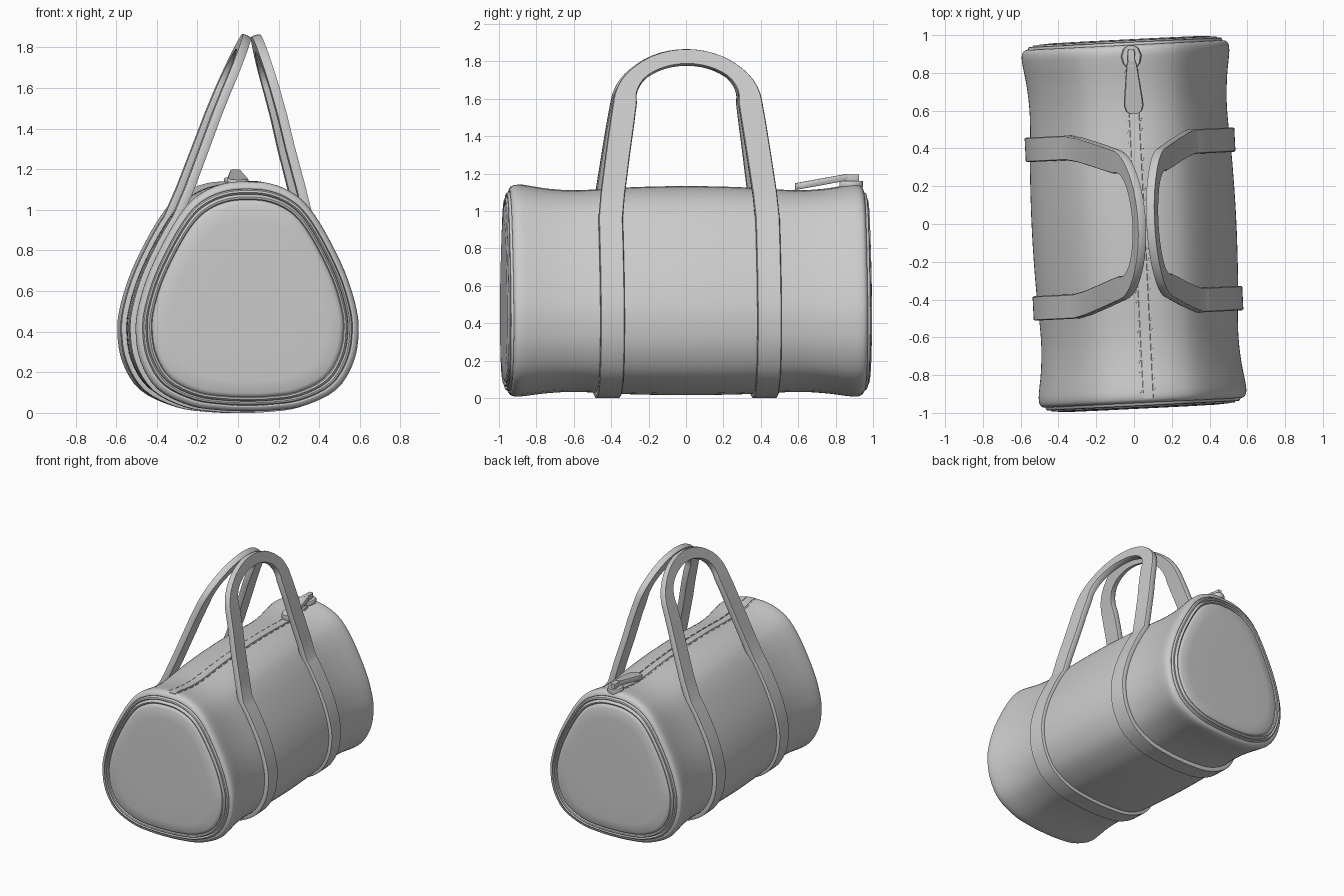
import bpy, bmesh, math
from mathutils import Vector, Matrix

if "Cube" in bpy.data.objects:
    bpy.data.objects.remove(bpy.data.objects["Cube"])

TURN = Matrix.Rotation(0.05, 4, 'Z')   # the whole bag sits slightly turned


def spline(pts, n, closed=False):
    """Catmull-Rom through points of any dimension."""
    pts = [Vector(p) for p in pts]
    m, out = len(pts), []
    for i in range(m if closed else m - 1):
        def at(k):
            return pts[k % m] if closed else pts[min(max(k, 0), m - 1)]
        a, b, c, d = at(i - 1), at(i), at(i + 1), at(i + 2)
        for j in range(n):
            t = j / n
            out.append(0.5 * (2*b + (c - a)*t + (2*a - 5*b + 4*c - d)*t*t
                              + (3*b - a - 3*c + d)*t**3))
    return out if closed else out + [pts[-1]]


def loft(name, rings, closed=False, angle=40):
    """Skin a list of equal-length point rings, capping open ends."""
    bm = bmesh.new()
    rows = [[bm.verts.new(p) for p in r] for r in rings]
    pairs = list(zip(rows, rows[1:])) + ([(rows[-1], rows[0])] if closed else [])
    for r, s in pairs:
        for i in range(len(r)):
            k = (i + 1) % len(r)
            bm.faces.new((r[i], r[k], s[k], s[i]))
    if not closed:
        bm.faces.new(rows[0])
        bm.faces.new(rows[-1])
    bmesh.ops.recalc_face_normals(bm, faces=bm.faces)
    bm.transform(TURN)
    me = bpy.data.meshes.new(name)
    bm.to_mesh(me)
    bm.free()
    ob = bpy.data.objects.new(name, me)
    bpy.context.collection.objects.link(ob)
    bpy.ops.object.select_all(action='DESELECT')
    ob.select_set(True)
    bpy.context.view_layer.objects.active = ob
    bpy.ops.object.shade_smooth_by_angle(angle=math.radians(angle))
    return ob


# Rounded-triangle cross-section, top to bottom on +x, then mirrored
half = [(0, 1.14), (0.1, 1.133), (0.2, 1.098), (0.29, 1.03), (0.38, 0.9),
        (0.48, 0.7), (0.535, 0.53), (0.55, 0.4), (0.525, 0.25), (0.44, 0.115),
        (0.28, 0.035), (0.12, 0.012), (0, 0.008)]
section = spline(half + [(-x, z) for x, z in half[-2:0:-1]], 4, True)


def ring(y, s, sec=section):
    return [(p.x * s, y, 0.5 + (p.y - 0.5) * s) for p in sec]


# Main body: waisted tube with rounded rims
side = [(0, 0.985), (0.3, 0.975), (0.58, 0.95), (0.74, 0.963), (0.86, 0.993),
        (0.905, 1.0), (0.932, 0.99), (0.945, 0.965), (0.947, 0.945), (0.935, 0.935)]
stations = spline([(-y, s) for y, s in side[:0:-1]] + side, 4)
loft("bag_body", [ring(y, s) for y, s in stations])

# End panels with a piped edge
panel = [(0.92, 0.942), (0.95, 0.94), (0.961, 0.93), (0.964, 0.915), (0.957, 0.904),
         (0.95, 0.9), (0.962, 0.895), (0.971, 0.88), (0.968, 0.865), (0.958, 0.857),
         (0.966, 0.845), (0.973, 0.82), (0.977, 0.7), (0.978, 0.4), (0.978, 0.03)]
for sign, name in ((-1, "front_end_panel"), (1, "back_end_panel")):
    loft(name, [ring(sign * y, s) for y, s in panel])


def body_scale(y):
    for a, b in zip(stations, stations[1:]):
        if a.x <= y <= b.x:
            return a.y + (b.y - a.y) * (y - a.x) / (b.x - a.x)
    return 1.0


def ribbon(name, path):
    """Sweep a rounded flat band; path = (point, thickness normal, half width, half thickness)."""
    shape = [(-1, -.6), (-.93, -1), (.93, -1), (1, -.6), (1, .6), (.93, 1), (-.93, 1), (-1, .6)]
    rings = []
    for i, (p, n, w, t) in enumerate(path):
        tan = path[min(i + 1, len(path) - 1)][0] - path[max(i - 1, 0)][0]
        wide = tan.cross(n).normalized()
        rings.append([p + wide * (u * w) + n * (v * t) for u, v in shape])
    return loft(name, rings)


# Straps: wrap under the body, leave its shoulder and arch into a handle
LEG_Y = 0.42
legs = {"right_strap": (1, [(0.29, 1.09), (0.235, 1.3), (0.2, 1.45)], (0.165, 1.58), (0.095, 1.82)),
        "left_strap": (-1, [(-0.26, 1.1), (-0.165, 1.35), (-0.12, 1.47)], (-0.075, 1.58), (0.03, 1.82))}
sc = body_scale(LEG_Y)
for name, (sx, leg, start, apex) in legs.items():
    contour = [(sx * p.x * sc, 0.5 + (p.y - 0.5) * sc)
               for p in section[48::-1] if p.x >= -1e-6 and p.y < 0.99]
    curve = [(x, LEG_Y, z) for x, z in contour]
    for x, z in leg:
        curve.append((x, LEG_Y - 0.085 * ((z - 0.98) / 0.6) ** 1.1, z))
    for k in range(13):
        a = math.pi / 2 * k / 12
        f = math.sin(a)
        curve.append((start[0] + (apex[0] - start[0]) * f, 0.335 * math.cos(a), 1.58 + 0.24 * f))
    path = []
    for i, c in enumerate(curve):
        if c[2] < 1.6 or i < len(contour):
            a, b = curve[max(i - 1, 0)], curve[min(i + 1, len(curve) - 1)]
            n = Vector((b[2] - a[2], 0, a[0] - b[0])).normalized() * sx
        w = 0.065 - 0.023 * min(max((c[2] - 1.57) / 0.17, 0), 1)
        p = Vector(c) + n * 0.003
        path.append((p, n, w, 0.0225))
    flip = Matrix.Diagonal((1, -1, 1))
    ribbon(name, path + [(flip @ p, n, w, t) for p, n, w, t in path[-2::-1]])

# Zip tape along the top
ZX = 0.03
up = Vector((0, 0, 1))


def top_z(y):
    return 0.5 + 0.638 * body_scale(y)


ys = [-0.925 + 1.85 * i / 40 for i in range(41)]
ribbon("zip_tape", [(Vector((ZX, y, top_z(y))), up, 0.027, 0.005) for y in ys])

# Stitches either side of the zip
for k, dx in enumerate((-0.036, 0.036)):
    for i in range(24):
        y = -0.9 + i * 0.076
        ribbon(f"zip_stitch_{k}_{i}", [(Vector((ZX + dx, v, top_z(v))), up, 0.003, 0.004)
                                       for v in (y, y + 0.045)])


def slab(name, outline, zlow, thick):
    """Flat plate from a (half width, y) outline; zlow gives its underside height."""
    pts = outline + [(-x, y) for x, y in reversed(outline)]
    rows = []
    for inset, h in ((0.88, 0), (1, 0.2), (1, 0.8), (0.88, 1)):
        rows.append([(ZX + x * inset, y, zlow(y) + h * thick) for x, y in pts])
    return loft(name, rows)


# Zip slider, its bridge and the pull tab
slab("zip_slider", [(0.02, 0.82), (0.045, 0.85), (0.055, 0.89), (0.04, 0.93), (0.015, 0.945)],
     lambda y: 1.125, 0.035)
slab("slider_bridge", [(0.016, 0.835), (0.02, 0.85), (0.02, 0.91), (0.014, 0.925)],
     lambda y: 1.15, 0.045)
slab("zip_pull", [(0.02, 0.582), (0.042, 0.595), (0.052, 0.625), (0.05, 0.66),
                  (0.028, 0.84), (0.02, 0.862)],
     lambda y: 1.112 + (y - 0.58) * 0.18, 0.036)
